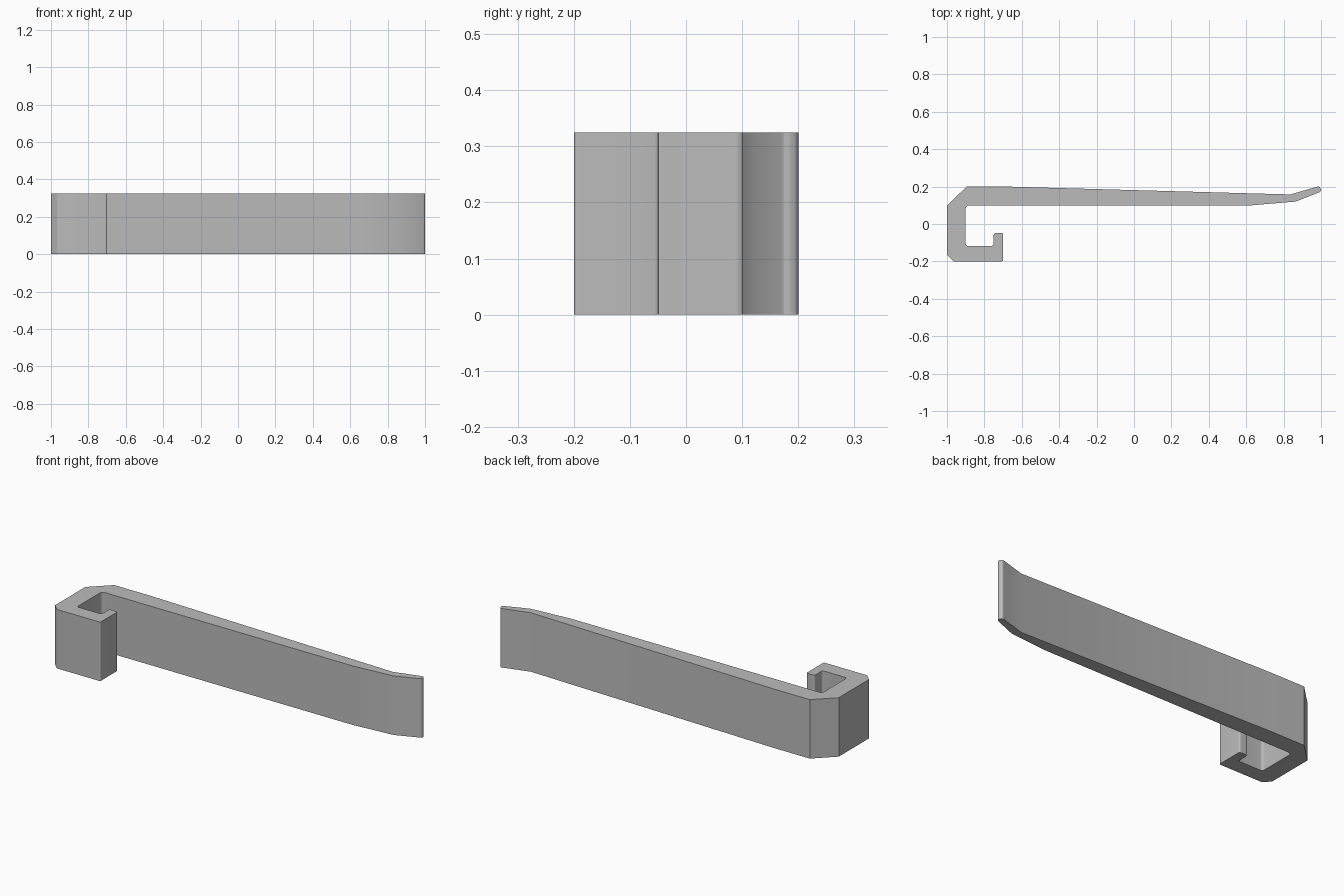
import bpy, bmesh, math
from mathutils import Vector

cube = bpy.data.objects.get("Cube")
if cube:
    bpy.data.objects.remove(cube, do_unlink=True)

HEIGHT = 0.325

# Clip outline seen from above: x, y, corner rounding radius
OUTLINE = [
    (-0.895, 0.2, 0), (-1, 0.098, 0), (-1, -0.165, 0.012), (-0.965, -0.2, 0.012),
    (-0.7, -0.2, 0.008), (-0.7, -0.048, 0.008), (-0.75, -0.048, 0.012),
    (-0.75, -0.117, 0.012), (-0.9, -0.117, 0.012), (-0.9, 0.1, 0.018),
    (0.63, 0.1, 0), (0.865, 0.12, 0), (1.004, 0.175, 0.013),
    (0.992, 0.203, 0.013), (0.835, 0.158, 0), (-0.68, 0.2, 0),
]


def rounded(points, steps=5):
    """Replace each corner that has a radius with a tangent arc."""
    result = []
    for i, (x, y, radius) in enumerate(points):
        corner = Vector((x, y))
        if not radius:
            result.append(corner)
            continue
        a = (Vector(points[i - 1][:2]) - corner).normalized()
        b = (Vector(points[(i + 1) % len(points)][:2]) - corner).normalized()
        half = a.angle(b) / 2
        centre = corner + (a + b).normalized() * radius / math.sin(half)
        start = corner + a * radius / math.tan(half) - centre
        end = corner + b * radius / math.tan(half) - centre
        for k in range(steps + 1):
            arm = start.lerp(end, k / steps).normalized() * radius
            result.append(centre + arm)
    return result


# Single grey plastic
grey = bpy.data.materials.new("plain grey")
grey.use_nodes = True
colour = (0.5, 0.5, 0.5, 1)
grey.diffuse_color = colour
grey.node_tree.nodes["Principled BSDF"].inputs["Base Color"].default_value = colour

# Hooked arm: extrude the outline upward
bm = bmesh.new()
base = bm.faces.new([bm.verts.new((p.x, p.y, 0)) for p in rounded(OUTLINE)])
extruded = bmesh.ops.extrude_face_region(bm, geom=[base], use_keep_orig=True)
top = [v for v in extruded["geom"] if isinstance(v, bmesh.types.BMVert)]
bmesh.ops.translate(bm, verts=top, vec=(0, 0, HEIGHT))
bmesh.ops.recalc_face_normals(bm, faces=bm.faces)
mesh = bpy.data.meshes.new("hooked_arm")
bm.to_mesh(mesh)
bm.free()
mesh.materials.append(grey)

arm = bpy.data.objects.new("hooked_arm", mesh)
bpy.context.collection.objects.link(arm)
bpy.ops.object.select_all(action="DESELECT")
arm.select_set(True)
bpy.context.view_layer.objects.active = arm
# Rounded corners shade smooth, while the flat bends stay crisp
bpy.ops.object.shade_smooth_by_angle(angle=math.radians(20))
for face in mesh.polygons:
    if abs(face.normal.z) > 0.5:
        face.use_smooth = False
